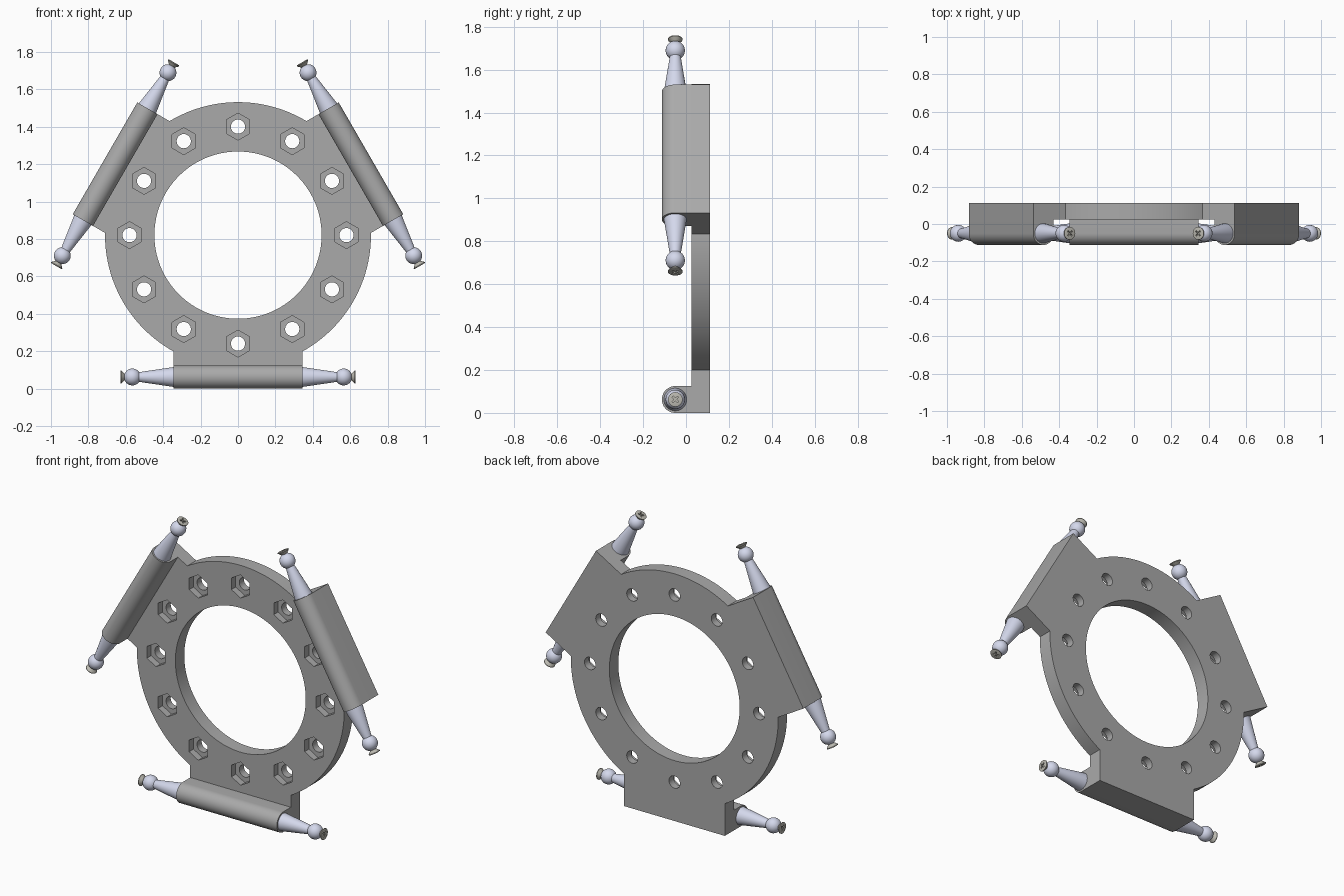
import bpy, bmesh
from math import sin, cos, asin, pi, radians
from mathutils import Matrix, Vector

if "Cube" in bpy.data.objects:
    bpy.data.objects.remove(bpy.data.objects["Cube"])

C = 0.821                       # ring centre height
Y0, Y1 = 0.025, 0.1125          # ring plate front / back
AXIS_Y, ROLL_R = -0.05, 0.0625  # roll-shaped holder
CENTRE = Matrix.Translation((0, 0, C))


def material(name, rgb):
    m = bpy.data.materials.new(name)
    m.diffuse_color = (*rgb, 1)
    m.use_nodes = True
    m.node_tree.nodes["Principled BSDF"].inputs["Base Color"].default_value = m.diffuse_color
    return m


def finish(bm, name, mat=None):
    bmesh.ops.recalc_face_normals(bm, faces=bm.faces)
    me = bpy.data.meshes.new(name)
    bm.to_mesh(me)
    bm.free()
    if mat:
        me.materials.append(mat)
    ob = bpy.data.objects.new(name, me)
    bpy.context.collection.objects.link(ob)
    return ob


def activate(ob):
    bpy.ops.object.select_all(action='DESELECT')
    ob.select_set(True)
    bpy.context.view_layer.objects.active = ob


def boolean(ob, other, op):
    activate(ob)
    mod = ob.modifiers.new(op, 'BOOLEAN')
    mod.operation, mod.solver, mod.object = op, 'EXACT', other
    bpy.ops.object.modifier_apply(modifier=mod.name)
    bpy.data.objects.remove(other)


def smooth(ob):
    activate(ob)
    bpy.ops.object.shade_smooth_by_angle(angle=radians(30))


def y_cylinder(bm, r, x, z, ya, yb, n):
    mat = Matrix.Translation((x, (ya + yb) / 2, z)) @ Matrix.Rotation(pi / 2, 4, 'X')
    bmesh.ops.create_cone(bm, cap_ends=True, segments=n, radius1=r, radius2=r,
                          depth=yb - ya, matrix=mat)


def lathe(profile, name, mat, n=32):
    """Revolve (x, radius) points about the x axis."""
    bm = bmesh.new()
    vs = [bm.verts.new((x, 0, r)) for x, r in profile]
    es = [bm.edges.new(p) for p in zip(vs, vs[1:])]
    bmesh.ops.spin(bm, geom=vs + es, cent=(0, 0, 0), axis=(1, 0, 0),
                   angle=2 * pi, steps=n)
    bmesh.ops.remove_doubles(bm, verts=bm.verts, dist=1e-5)
    return finish(bm, name, mat)


dark = material("dark_grey", (0.40, 0.40, 0.40))
lilac = material("pale_lilac", (0.66, 0.69, 0.84))
steel = material("warm_steel", (0.50, 0.49, 0.44))

# Ring plate
bm = bmesh.new()
y_cylinder(bm, 0.711, 0, C, Y0, Y1, 128)
body = finish(bm, "ring_plate", dark)

# Three rounded holders with their lugs, joined to the plate
lo, hi = -C, -C + 2 * ROLL_R
arc = [(AXIS_Y - ROLL_R * sin(a), lo + ROLL_R + ROLL_R * cos(a))
       for a in (pi * i / 20 for i in range(21))]
section = [(Y1, lo), (Y1, -0.56), (Y0, -0.56), (Y0, hi)] + arc
turns = [Matrix.Rotation(2 * pi * k / 3, 4, 'Y') for k in range(3)]
for turn in turns:
    bm = bmesh.new()
    f = bm.faces.new([bm.verts.new((-0.345, y, z)) for y, z in section])
    ext = bmesh.ops.extrude_face_region(bm, geom=[f])['geom']
    bmesh.ops.translate(bm, vec=(0.69, 0, 0),
                        verts=[g for g in ext if isinstance(g, bmesh.types.BMVert)])
    bm.transform(CENTRE @ turn)
    boolean(body, finish(bm, "holder"), 'UNION')

# Central bore, twelve bolt holes, and hexagonal nut pockets
bolts = [(0.58 * sin(pi * i / 6), C + 0.58 * cos(pi * i / 6)) for i in range(12)]
bm = bmesh.new()
y_cylinder(bm, 0.447, 0, C, -0.3, 0.3, 128)
for x, z in bolts:
    y_cylinder(bm, 0.038, x, z, -0.05, 0.3, 32)
boolean(body, finish(bm, "bores"), 'DIFFERENCE')
bm = bmesh.new()
for x, z in bolts:
    y_cylinder(bm, 0.072, x, z, -0.05, Y0 + 0.042, 6)
boolean(body, finish(bm, "nut_pockets"), 'DIFFERENCE')
smooth(body)

# Tapered spacer ending in a ball
BX, BR, NECK = 0.565, 0.045, 0.026
start = pi - asin(NECK / BR)
ball = [(BX + BR * cos(start * (1 - i / 16)), BR * sin(start * (1 - i / 16)))
        for i in range(17)]
ball[-1] = (BX + BR, 0)
stud = lathe([(0.335, 0), (0.335, 0.053), (0.345, 0.053)] + ball, "ball_stud", lilac)
smooth(stud)

# Countersunk screw with a cross recess
screw = lathe([(0.56, 0), (0.56, 0.016), (0.605, 0.016), (0.623, 0.034),
               (0.627, 0.034), (0.629, 0.028), (0.629, 0)], "screw", steel)
for k in (1, 3):
    bm = bmesh.new()
    bmesh.ops.create_cube(bm, size=1, matrix=Matrix.Translation((0.63, 0, 0))
                          @ Matrix.Rotation(k * pi / 4, 4, 'X')
                          @ Matrix.Diagonal((0.024, 0.036, 0.008, 1)))
    boolean(screw, finish(bm, "slot"), 'DIFFERENCE')
smooth(screw)

# Repeat stud and screw at both ends of every holder
for k, turn in enumerate(turns):
    for side in (0, 1):
        place = (CENTRE @ turn @ Matrix.Translation((0, AXIS_Y, lo + ROLL_R))
                 @ Matrix.Rotation(pi * side, 4, 'Z'))
        for src in (stud, screw):
            ob = src if k == side == 0 else src.copy()
            if ob is not src:
                ob.name = f"{src.name.split('.')[0]}_{k}_{side}"
                bpy.context.collection.objects.link(ob)
            ob.matrix_world = place
